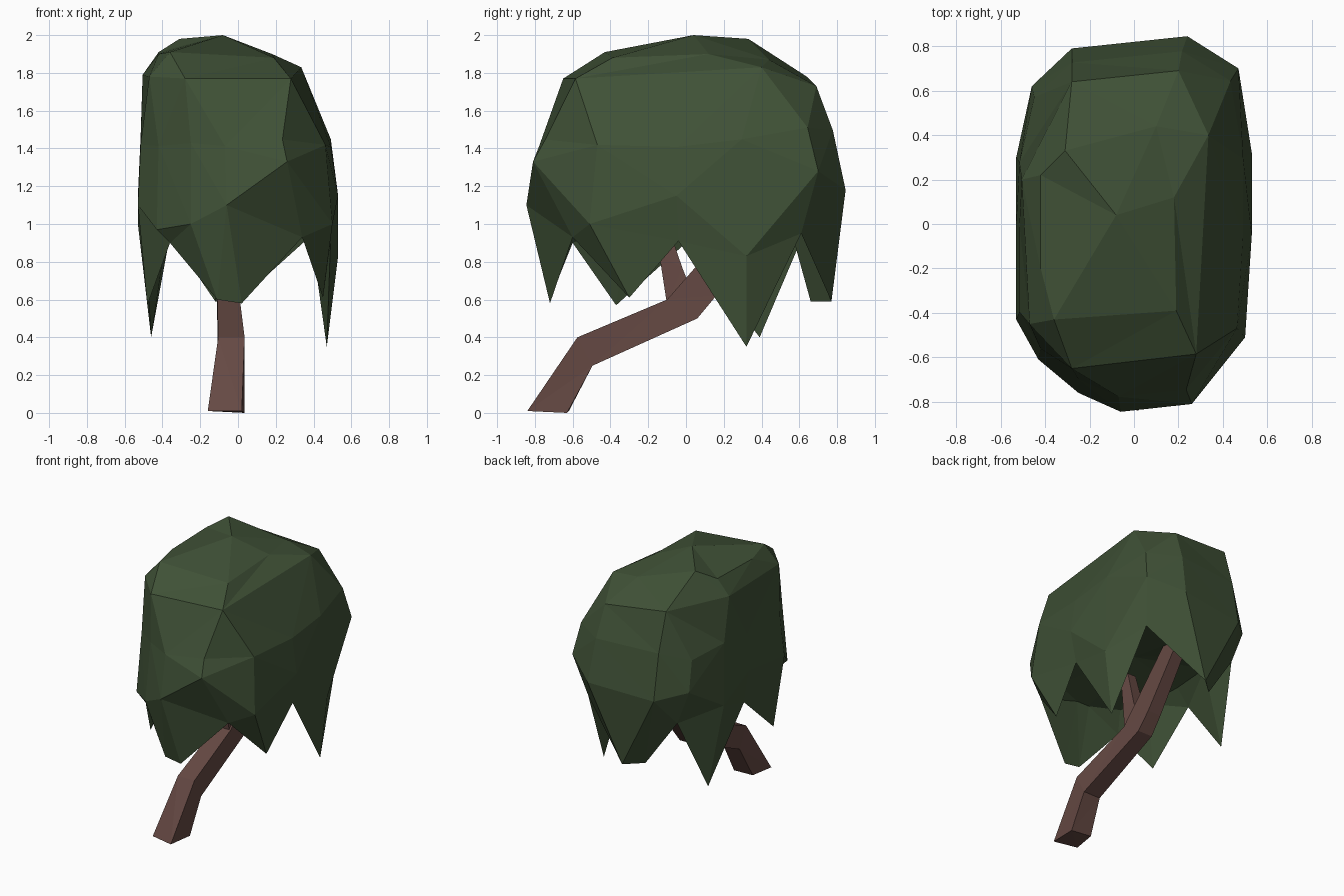
import bpy, bmesh, random
from mathutils import Vector

if "Cube" in bpy.data.objects:
    bpy.data.objects.remove(bpy.data.objects["Cube"])

random.seed(4)


def material(name, rgb):
    m = bpy.data.materials.new(name)
    m.diffuse_color = (*rgb, 1)
    m.use_nodes = True
    m.node_tree.nodes["Principled BSDF"].inputs["Base Color"].default_value = m.diffuse_color
    return m


def loft(name, rings, mat, start=None, end=None):
    """Skin a stack of equal rings; ends close on a point, or flat when None."""
    bm = bmesh.new()
    vr = [[bm.verts.new(p) for p in r] for r in rings]
    n = len(vr[0])
    for a, b in zip(vr, vr[1:]):
        for i in range(n):
            j = (i + 1) % n
            bm.faces.new((a[i], a[j], b[j], b[i]))
    for ring, tip in ((vr[0], start), (vr[-1], end)):
        if tip is None:
            bm.faces.new(ring)
        else:
            t = bm.verts.new(tip)
            for i in range(n):
                bm.faces.new((ring[i], ring[(i + 1) % n], t))
    bmesh.ops.remove_doubles(bm, verts=bm.verts[:], dist=.0005)
    bmesh.ops.triangulate(bm, faces=bm.faces[:])
    bmesh.ops.recalc_face_normals(bm, faces=bm.faces[:])
    me = bpy.data.meshes.new(name)
    bm.to_mesh(me)
    bm.free()
    me.materials.append(mat)
    ob = bpy.data.objects.new(name, me)
    bpy.context.collection.objects.link(ob)
    return ob


def section(centre, half_x, dy, dz):
    """Four-sided slice: half width along x, half depth along (dy, dz)."""
    c, u, v = Vector(centre), Vector((half_x, 0, 0)), Vector((0, dy, dz))
    return [c - u - v, c + u - v, c + u + v, c - u + v]


def doubled(points):
    """Coarser ring: every point serves two columns and is merged later."""
    return [p for p in points for _ in range(2)]


green = material("leaves", (0.05, 0.082, 0.037))
brown = material("bark", (0.13, 0.066, 0.056))

# Drooping hem: alternating hanging tips and notches, anticlockwise from front
hem = [(-.11, -.72, .60), (.02, -.72, .58), (.34, -.60, .93), (.45, -.30, .61),
       (.49, -.04, .91), (.47, .32, .35), (.40, .61, .95), (.0, .77, .59),
       (-.12, .66, .59), (-.36, .62, .94), (-.46, .39, .40), (-.49, .0, .90),
       (-.48, -.37, .57), (-.36, -.60, .90)]
# Widest outline of the crown
belly = [(-.25, -.76, 1.0), (-.06, -.845, 1.1), (.26, -.81, 1.33), (.50, -.51, 1.0),
         (.53, -.05, 1.15), (.53, .32, .83), (.47, .70, 1.28), (.24, .845, 1.18),
         (-.28, .79, 1.15), (-.46, .62, 1.2), (-.53, .30, 1.0), (-.53, .0, 1.15),
         (-.53, -.43, 1.1), (-.43, -.61, .97)]
inner = [(x * .8, y * .82, 1.02) for x, y, z in hem]
middle = [(x * .95 - .012, y * .92, 1.46 + random.uniform(-.06, .06)) for x, y, z in belly]
shoulder = [(-.28, -.65, 1.77), (.28, -.585, 1.77), (.335, .40, 1.83), (.20, .69, 1.73),
            (-.28, .64, 1.78), (-.505, .20, 1.79), (-.47, -.45, 1.78)]
top = [(-.36, -.43, 1.91), (.19, -.39, 1.88), (.18, .12, 1.90), (.10, .44, 1.87),
       (-.31, .33, 1.98), (-.42, .22, 1.91), (-.42, -.20, 1.90)]

# Crown: hollow underside, hem, belly, shoulders and top
loft("leaf_canopy", [inner, hem, belly, middle, doubled(shoulder), doubled(top)],
     green, start=(0, 0, 1.12), end=(-.08, .04, 2.0))

# Leaning trunk that bends and runs up into the crown
base = [Vector(p) for p in ((-.16, -.80, .01), (.02, -.84, .01), (.035, -.63, 0), (-.13, -.62, .01))]
loft("trunk", [base,
               section((-.035, -.535, .325), .07, .04, -.075),
               section((-.05, -.02, .55), .06, .08, -.05),
               section((-.05, .10, .69), .055, .06, -.07),
               section((-.05, .42, 1.10), .045, .05, -.04)], brown)

# Short side branch at the bend
loft("side_branch", [section((-.05, -.02, .57), .05, .08, .0),
                     section((-.06, -.08, .80), .045, .06, -.03),
                     section((-.08, -.16, 1.08), .035, .04, -.02)], brown)
